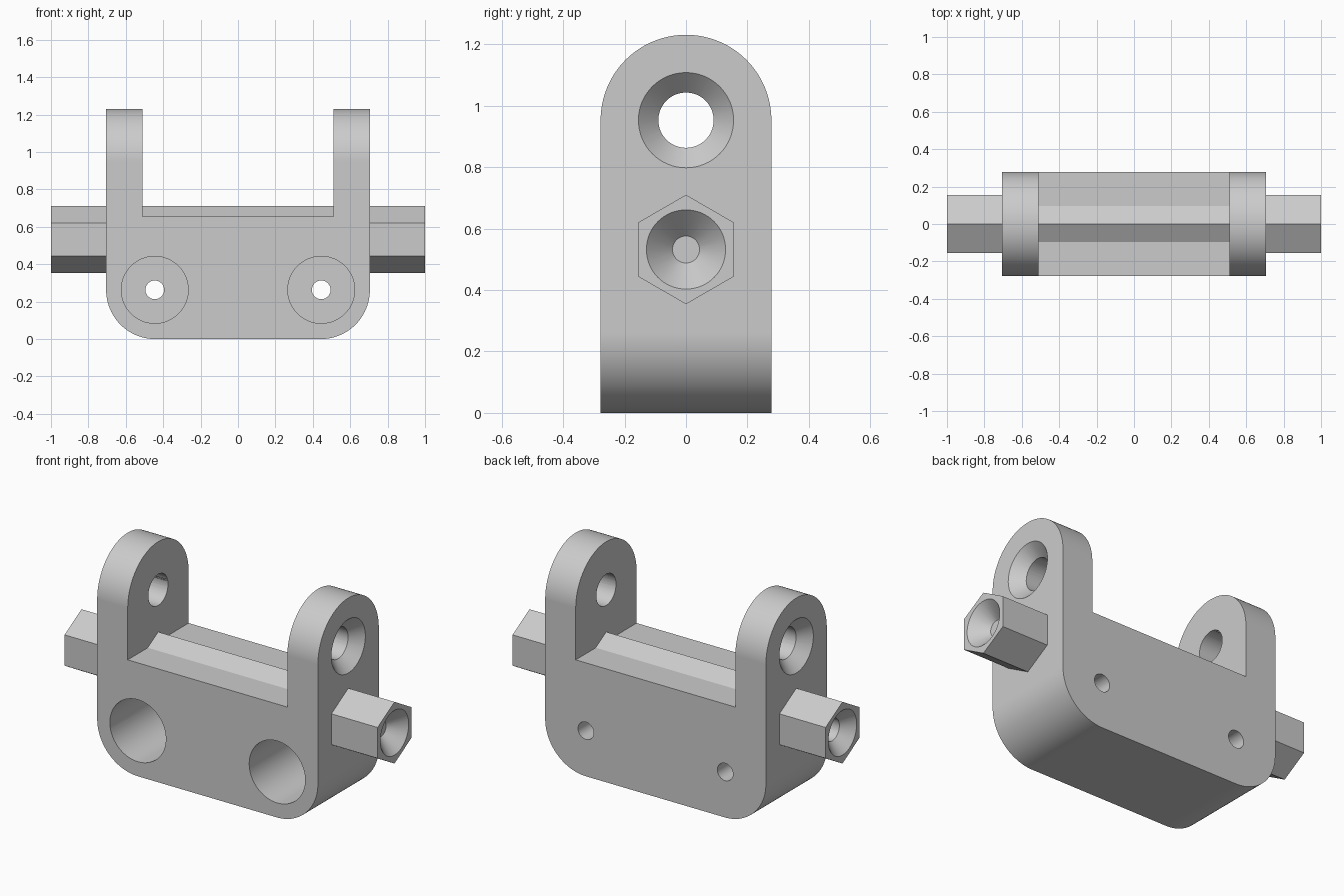
import bpy
import bmesh
from math import cos, sin, pi, radians
from mathutils import Matrix, Vector

cube = bpy.data.objects.get("Cube")
if cube:
    bpy.data.objects.remove(cube, do_unlink=True)

# Main dimensions
HALF_WIDTH, HALF_DEPTH = 0.705, 0.278
ARM_INNER, SADDLE_Z = 0.51, 0.655
CORNER = 0.262
PIVOT_Z, HEX_Z = 0.953, 0.532
TOP_Z = PIVOT_Z + HALF_DEPTH
BOLT_X, BOLT_Z = 0.445, 0.263

grey = bpy.data.materials.new("plain grey")
grey.use_nodes = True
colour = (0.6, 0.6, 0.6, 1)
grey.diffuse_color = colour
grey.node_tree.nodes["Principled BSDF"].inputs["Base Color"].default_value = colour


def finish(name, bm):
    bmesh.ops.recalc_face_normals(bm, faces=bm.faces[:])
    mesh = bpy.data.meshes.new(name)
    bm.to_mesh(mesh)
    bm.free()
    mesh.materials.append(grey)
    obj = bpy.data.objects.new(name, mesh)
    bpy.context.collection.objects.link(obj)
    return obj


def prism(name, outline, axis, start, end):
    """Extrude a (side, z) outline along x or y."""
    bm = bmesh.new()
    if axis == "y":
        verts = [bm.verts.new((u, start, z)) for u, z in outline]
        shift = Vector((0, end - start, 0))
    else:
        verts = [bm.verts.new((start, u, z)) for u, z in outline]
        shift = Vector((end - start, 0, 0))
    face = bm.faces.new(verts)
    result = bmesh.ops.extrude_face_region(bm, geom=[face])
    moved = [v for v in result["geom"] if isinstance(v, bmesh.types.BMVert)]
    bmesh.ops.translate(bm, verts=moved, vec=shift)
    return finish(name, bm)


def arc(cx, cz, radius, first, last, steps):
    angles = [radians(first + (last - first) * i / steps) for i in range(steps + 1)]
    return [(cx + radius * cos(a), cz + radius * sin(a)) for a in angles]


def circle(cx, cz, radius, sides=64):
    return arc(cx, cz, radius, 0, 360, sides)[:-1]


def cone(name, x, z, radius_in, radius_out, depth, side):
    """Cone whose wide end faces outward along x."""
    bm = bmesh.new()
    place = (Matrix.Translation((x, 0, z))
             @ Matrix.Rotation(side * pi / 2, 4, "Y"))
    bmesh.ops.create_cone(bm, cap_ends=True, segments=64, radius1=radius_in,
                          radius2=radius_out, depth=depth, matrix=place)
    return finish(name, bm)


def combine(target, tool, operation):
    mod = target.modifiers.new("Boolean", "BOOLEAN")
    mod.operation, mod.solver, mod.object = operation, "EXACT", tool
    bpy.context.view_layer.objects.active = target
    bpy.ops.object.modifier_apply(modifier=mod.name)
    bpy.data.objects.remove(tool, do_unlink=True)


# U-shaped bracket with rounded lower corners
half = arc(HALF_WIDTH - CORNER, CORNER, CORNER, -90, 0, 24)
half += [(HALF_WIDTH, TOP_Z + 0.1), (ARM_INNER, TOP_Z + 0.1), (ARM_INNER, SADDLE_Z)]
outline = half + [(-x, z) for x, z in reversed(half)]
bracket = prism("bracket", outline, "y", -0.4, 0.4)

# Trim to the round-topped side outline
side_outline = [(-HALF_DEPTH, -0.1), (HALF_DEPTH, -0.1)]
side_outline += arc(0, PIVOT_Z, HALF_DEPTH, 0, 180, 64)
combine(bracket, prism("side_outline", side_outline, "x", -0.9, 0.9), "INTERSECT")

# Hexagonal bosses on both sides
hexagon = arc(0, HEX_Z, 0.178, 30, 330, 5)
combine(bracket, prism("hex_boss", hexagon, "x", -1, 1), "UNION")

# Cross holes with countersinks: height, bore radius, rim radius, outer face
for z, bore, rim, face in ((PIVOT_Z, 0.09, 0.155, HALF_WIDTH),
                           (HEX_Z, 0.064, 0.129, 1)):
    combine(bracket, prism("cross_bore", circle(0, z, bore), "x", -1.1, 1.1), "DIFFERENCE")
    lip = 0.02
    depth = rim - bore + 2 * lip
    for side in (-1, 1):
        combine(bracket, cone("countersink", side * (face - (rim - bore) / 2), z,
                              bore - lip, rim + lip, depth, side), "DIFFERENCE")

# Bolt holes with deep counterbores from the front
for side in (-1, 1):
    x = side * BOLT_X
    combine(bracket, prism("bolt_hole", circle(x, BOLT_Z, 0.05), "y", -0.4, 0.4), "DIFFERENCE")
    combine(bracket, prism("counterbore", circle(x, BOLT_Z, 0.179), "y", -0.4, 0.16), "DIFFERENCE")

# Smooth curved walls, crisp edges
bpy.ops.object.select_all(action="DESELECT")
bracket.select_set(True)
bpy.context.view_layer.objects.active = bracket
bpy.ops.object.shade_smooth_by_angle(angle=radians(25))
weighted = bracket.modifiers.new("Weighted normals", "WEIGHTED_NORMAL")
weighted.keep_sharp = True
